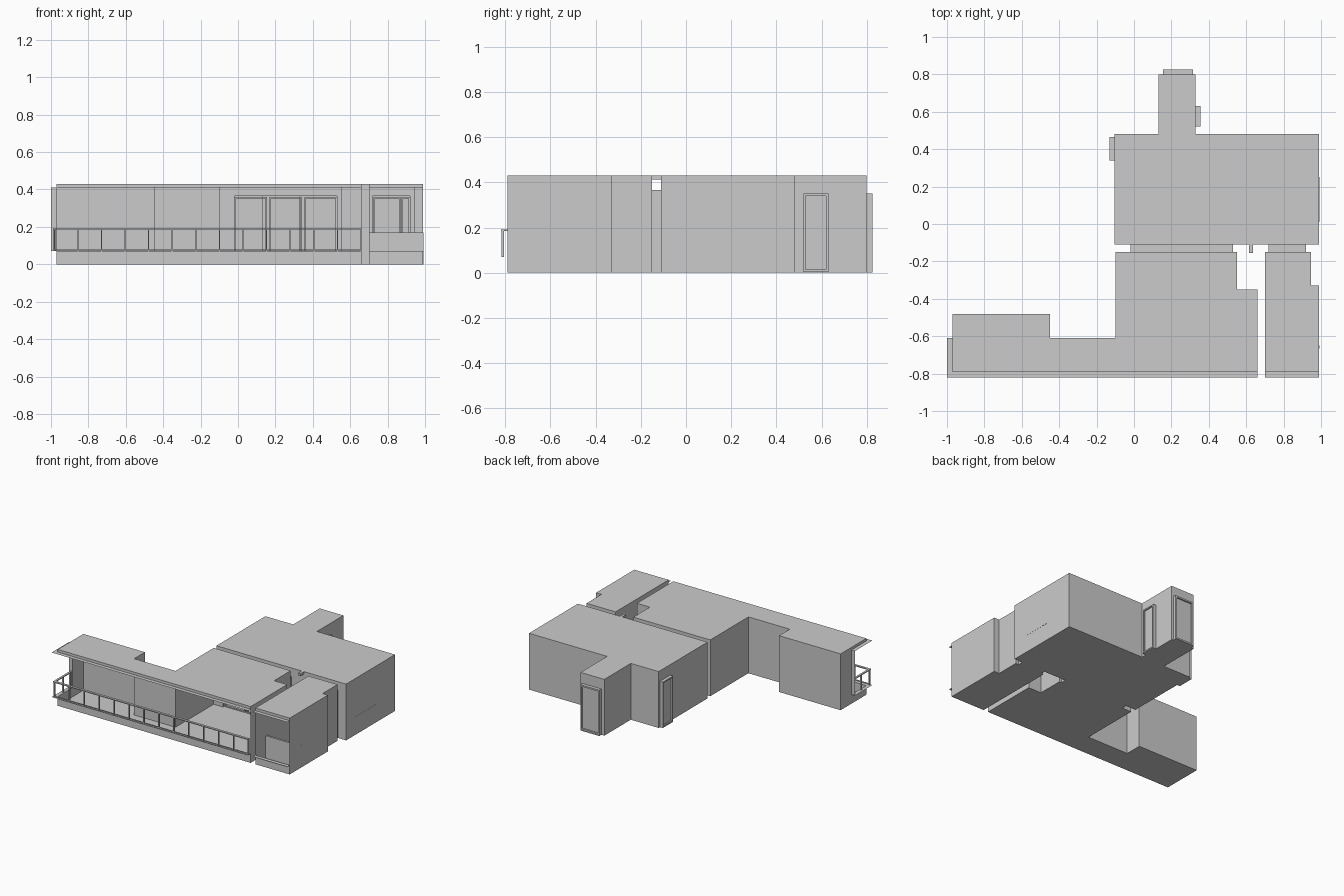
import bpy, bmesh
from mathutils import Vector

if "Cube" in bpy.data.objects:
    bpy.data.objects.remove(bpy.data.objects["Cube"])

H = 0.43


def finish(name, bm):
    bmesh.ops.remove_doubles(bm, verts=bm.verts, dist=1e-5)
    mesh = bpy.data.meshes.new(name)
    bm.to_mesh(mesh)
    bm.free()
    ob = bpy.data.objects.new(name, mesh)
    bpy.context.collection.objects.link(ob)
    return ob


def quad(bm, *pts):
    bm.faces.new([bm.verts.new(p) for p in pts])


def wall(bm, a, b, z0, z1):
    quad(bm, (*a, z0), (*b, z0), (*b, z1), (*a, z1))


def room(name, outline, holes={}, curbs={}):
    """Thin shell room. holes: edge -> (start, end, top) along the wall;
    curbs: edge -> curb height, with a lintel under the roof."""
    bm = bmesh.new()
    n = len(outline)
    for z in (0, H):
        f = bm.faces.new([bm.verts.new((x, y, z)) for x, y in outline])
        if z == 0:
            f.normal_flip()
    for i in range(n):
        a, b = Vector(outline[i]), Vector(outline[(i + 1) % n])
        if i in curbs:
            wall(bm, a, b, 0, curbs[i])
            wall(bm, a, b, 0.41, H)
        elif i in holes:
            s, e, top = holes[i]
            d = (b - a).normalized()
            p, q = a + d * s, a + d * e
            wall(bm, a, p, 0, H)
            wall(bm, p, q, top, H)
            wall(bm, q, b, 0, H)
        else:
            wall(bm, a, b, 0, H)
    return finish(name, bm)


def boxes(name, items):
    """Each item is (x0, x1, y0, y1, z0, z1)."""
    bm = bmesh.new()
    for x0, x1, y0, y1, z0, z1 in items:
        vs = bmesh.ops.create_cube(bm, size=1)["verts"]
        for v in vs:
            v.co = ((x1 if v.co.x > 0 else x0), (y1 if v.co.y > 0 else y0), (z1 if v.co.z > 0 else z0))
    mesh = bpy.data.meshes.new(name)
    bm.to_mesh(mesh)
    bm.free()
    ob = bpy.data.objects.new(name, mesh)
    bpy.context.collection.objects.link(ob)
    return ob


def tunnel(name, x0, x1, y0, y1, top, axis):
    """Opening reveal running along the given axis: sill, head and two jambs."""
    bm = bmesh.new()
    for z in (0, top):
        quad(bm, (x0, y0, z), (x1, y0, z), (x1, y1, z), (x0, y1, z))
    if axis == "y":
        for x in (x0, x1):
            wall(bm, (x, y0), (x, y1), 0, top)
    else:
        for y in (y0, y1):
            wall(bm, (x0, y), (x1, y), 0, top)
    return finish(name, bm)


def frame_x(x0, x1, y0, y1, z0, z1, w=0.008):
    """Frame bars lying in an x-z plane."""
    return [(x0, x0 + w, y0, y1, z0, z1), (x1 - w, x1, y0, y1, z0, z1),
            (x0 + w, x1 - w, y0, y1, z1 - w, z1), (x0 + w, x1 - w, y0, y1, z0, z0 + w)]


def frame_y(x0, x1, y0, y1, z0, z1, w=0.008):
    """Frame bars lying in a y-z plane."""
    return [(x0, x1, a, b, c, d) for a, b, _, _, c, d in frame_x(y0, y1, 0, 0, z0, z1, w)]


# Rear room with entrance corridor (outlines run anticlockwise)
room("rear_room",
     [(-0.105, -0.11), (0.99, -0.11), (0.99, 0.48), (0.33, 0.48), (0.33, 0.80),
      (0.13, 0.80), (0.13, 0.48), (-0.105, 0.48)],
     holes={4: (0.015, 0.175, 0.35), 3: (0.04, 0.15, 0.35), 7: (0.015, 0.14, 0.35)})
# (the wall facing the terraces is rebuilt with its two openings)
rear = bpy.data.objects["rear_room"]
bm = bmesh.new()
bm.from_mesh(rear.data)
front = [f for f in bm.faces if all(abs(v.co.y + 0.11) < 1e-4 for v in f.verts)]
bmesh.ops.delete(bm, geom=front, context="FACES_ONLY")
for a, b, z in ((-0.105, -0.02, 0), (-0.02, 0.53, 0.365), (0.53, 0.72, 0), (0.72, 0.92, 0.365), (0.92, 0.99, 0)):
    wall(bm, (a, -0.11), (b, -0.11), z, H)
bmesh.ops.remove_doubles(bm, verts=bm.verts, dist=1e-5)
bm.to_mesh(rear.data)
bm.free()

# Long balcony and small side terrace, both open at the front
room("balcony",
     [(-0.97, -0.79), (0.66, -0.79), (0.66, -0.35), (0.55, -0.35), (0.55, -0.15), (-0.10, -0.15),
      (-0.10, -0.61), (-0.45, -0.61), (-0.45, -0.48), (-0.97, -0.48), (-0.97, -0.61)],
     holes={4: (0.02, 0.57, 0.365)}, curbs={0: 0.07, 10: 0.07})
room("side_terrace",
     [(0.70, -0.79), (0.99, -0.79), (0.99, -0.33), (0.945, -0.33), (0.945, -0.15), (0.70, -0.15)],
     holes={4: (0.025, 0.225, 0.365)}, curbs={0: 0.07})

# Thin projecting edges at curb and roof level
bm = bmesh.new()
for z in (0.07, 0.41):
    for x0, x1, y0, y1 in ((-1, 0.66, -0.82, -0.79), (-1, -0.97, -0.79, -0.61), (0.70, 0.99, -0.82, -0.79)):
        quad(bm, (x0, y0, z), (x1, y0, z), (x1, y1, z), (x0, y1, z))
wall(bm, (-1, -0.61), (-0.97, -0.61), 0.07, 0.41)
finish("projecting_edges", bm)

# Reveals of all openings
tunnel("sliding_door_reveal", -0.02, 0.53, -0.15, -0.11, 0.365, "y")
tunnel("terrace_door_reveal", 0.72, 0.92, -0.15, -0.11, 0.365, "y")
tunnel("entrance_reveal", 0.155, 0.315, 0.80, 0.825, 0.35, "y")
tunnel("corridor_door_reveal", 0.33, 0.355, 0.52, 0.63, 0.35, "x")
tunnel("left_door_reveal", -0.13, -0.105, 0.34, 0.465, 0.35, "x")

# Sliding glazing frames
bars = []
for i in range(3):
    x = -0.02 + i * 0.1875
    bars += frame_x(x, x + 0.175, -0.138, -0.122, 0.0, 0.36)
boxes("sliding_door_frames", bars)
boxes("terrace_door_frames", frame_x(0.725, 0.87, -0.138, -0.122, 0, 0.36)
      + frame_x(0.875, 0.92, -0.138, -0.122, 0, 0.36))

# Closed doors with frames
boxes("entrance_door", frame_x(0.155, 0.315, 0.80, 0.825, 0.005, 0.35, 0.012)
      + [(0.167, 0.303, 0.806, 0.814, 0.005, 0.34)])
boxes("corridor_door", frame_y(0.33, 0.355, 0.52, 0.63, 0.005, 0.35, 0.01)
      + [(0.337, 0.345, 0.53, 0.62, 0.005, 0.34)])
boxes("left_door", frame_y(-0.13, -0.105, 0.34, 0.465, 0.005, 0.35, 0.01)
      + [(-0.12, -0.112, 0.35, 0.455, 0.005, 0.34)])

# Railing with evenly spaced posts
r = 0.003
rail = [(-0.99, 0.66, -0.82, -0.802, 0.185, 0.192), (-0.99, -0.975, -0.802, -0.61, 0.185, 0.192),
        (-0.985, 0.66, -0.814, -0.808, 0.075, 0.08)]
for i in range(14):
    x = -0.982 + i * 0.1261
    rail.append((x - r, x + r, -0.817, -0.805, 0.07, 0.186))
for y in (-0.71, -0.615):
    rail.append((-0.988, -0.976, y - r, y + r, 0.07, 0.186))
boxes("railing", rail)

# Low partition on the terrace, vent stub and wall trim
boxes("low_partition", [(0.70, 0.991, -0.665, -0.65, 0, 0.17)])
boxes("vent_stub", [(0.615, 0.635, -0.155, -0.11, 0.412, 0.43)])
trim = boxes("wall_trim", [(0.985, 0.991, 0.01, 0.25, 0.132, 0.138)])
